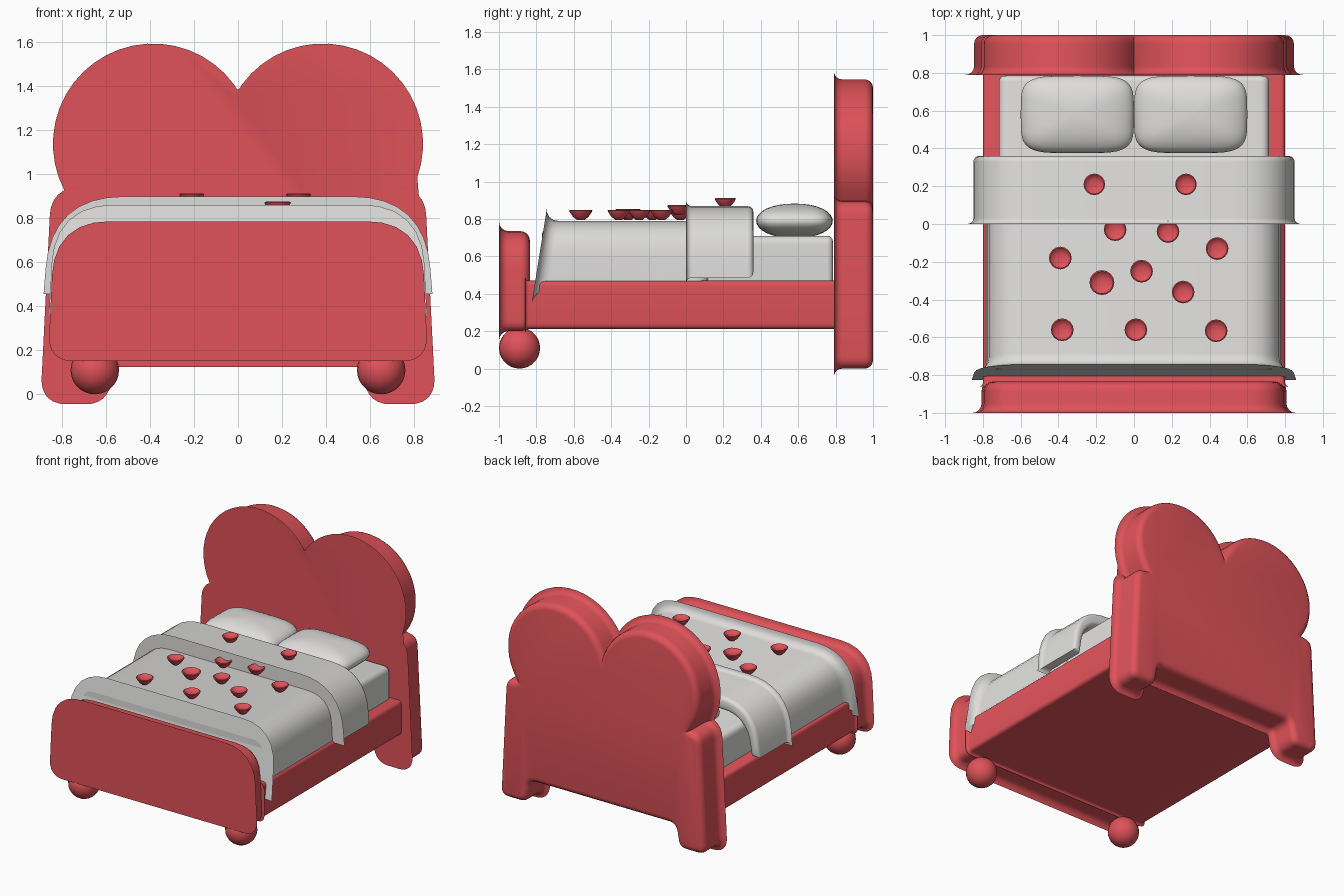
import bpy, bmesh, math
from mathutils import Vector

if "Cube" in bpy.data.objects:
    bpy.data.objects.remove(bpy.data.objects["Cube"], do_unlink=True)


def material(name, colour):
    mat = bpy.data.materials.new(name)
    mat.use_nodes = True
    mat.diffuse_color = colour
    mat.node_tree.nodes["Principled BSDF"].inputs["Base Color"].default_value = colour
    return mat


RED = material("rose red", (0.74, 0.085, 0.10, 1))
WHITE = material("linen white", (0.73, 0.725, 0.71, 1))


def finish(bm, name, mat):
    bmesh.ops.recalc_face_normals(bm, faces=bm.faces)
    mesh = bpy.data.meshes.new(name)
    bm.to_mesh(mesh)
    bm.free()
    mesh.materials.append(mat)
    obj = bpy.data.objects.new(name, mesh)
    bpy.context.collection.objects.link(obj)
    bpy.ops.object.select_all(action='DESELECT')
    obj.select_set(True)
    bpy.context.view_layer.objects.active = obj
    bpy.ops.object.shade_smooth_by_angle(angle=math.radians(40))
    return obj


def rounded(points, steps=6):
    """Right half of an outline from (x, z, corner cut) points."""
    out = []
    for i, (x, z, cut) in enumerate(points):
        p = Vector((x, z))
        if cut == 0:
            out.append(p)
            continue
        ends = []
        for j in (i - 1, i + 1):
            q = Vector(points[j][:2]) if 0 <= j < len(points) else Vector((0, z))
            ends.append(p + (q - p).normalized() * cut)
        for s in range(steps + 1):
            t = s / steps
            out.append(ends[0] * (1 - t) ** 2 + p * 2 * t * (1 - t) + ends[1] * t ** 2)
    return out


def prism(name, half, y0, y1, bevel, mat, lean=0):
    """Mirror a half outline in x, extrude it along y and round both rims."""
    outline = half + [Vector((-p.x, p.y)) for p in reversed(half) if p.x > 1e-4]
    bm = bmesh.new()
    rings = [[bm.verts.new((p.x, y, p.y)) for p in outline] for y in (y0, y1)]
    caps = [bm.faces.new(r) for r in rings]
    n = len(outline)
    for i in range(n):
        j = (i + 1) % n
        bm.faces.new((rings[0][i], rings[0][j], rings[1][j], rings[1][i]))
    bm.normal_update()
    rims = [e for f in caps for e in f.edges]
    bmesh.ops.bevel(bm, geom=rims, offset=bevel, segments=4, profile=0.5,
                    affect='EDGES', clamp_overlap=False)
    low = min(v.co.z for v in bm.verts)
    for v in bm.verts:
        if v.co.y < y0 + 0.2:
            v.co.y += lean * (v.co.z - low)
    return finish(bm, name, mat)


# Headboard: splayed legs with rounded shoulders and two round lobes
cx, cz, r = 0.385, 1.137, 0.41
start, end = math.radians(-36), math.acos(-cx / r)
arc = [Vector((cx + r * math.cos(a), cz + r * math.sin(a)))
       for a in (start + (end - start) * i / 24 for i in range(25))]
arc[-1].x = 0
legs = rounded([(0.60, 0.17, 0.05), (0.63, 0, 0.06), (0.85, 0, 0.07),
                (0.805, 0.895, 0.085), (0.70, 0.895, 0)])
prism("headboard", legs[:-1] + arc, 0.79, 1.0, 0.045, RED)

# Footboard with ball feet
prism("footboard", rounded([(0.81, 0.2, 0.06), (0.785, 0.735, 0.2)]),
      -1.0, -0.835, 0.05, RED)
for side, x in (("left", 0.65), ("right", -0.65)):
    bm = bmesh.new()
    bmesh.ops.create_uvsphere(bm, u_segments=24, v_segments=14, radius=0.11)
    bmesh.ops.translate(bm, verts=bm.verts, vec=(x, -0.89, 0.11))
    finish(bm, side + "_ball_foot", RED)

# Bed frame and mattress
prism("bed_frame", rounded([(0.8, 0.212, 0.03), (0.8, 0.47, 0.03)]),
      -0.86, 0.82, 0.02, RED)
prism("mattress", rounded([(0.715, 0.44, 0), (0.715, 0.71, 0.05)]),
      -0.77, 0.785, 0.03, WHITE)

# Duvet and the folded band across it
prism("duvet", rounded([(0.785, 0.42, 0), (0.765, 0.79, 0.2)]),
      -0.825, 0.12, 0.07, WHITE, lean=0.16)
prism("folded_blanket", rounded([(0.745, 0.77, 0.2), (0.785, 0.485, 0),
                                 (0.85, 0.485, 0), (0.82, 0.868, 0.3)], 8),
      0.0, 0.36, 0.03, WHITE)


# Pillows: rounded rectangles in plan with a soft lens section
def power(v, e):
    return math.copysign(abs(v) ** e, v)


for side, x in (("left", 0.3), ("right", -0.3)):
    bm = bmesh.new()
    bmesh.ops.create_uvsphere(bm, u_segments=40, v_segments=16, radius=1)
    for v in bm.verts:
        a = math.atan2(v.co.y, v.co.x)
        rad = math.hypot(v.co.x, v.co.y) ** 0.9
        v.co = (x + 0.3 * rad * power(math.cos(a), 0.45),
                0.58 + 0.205 * rad * power(math.sin(a), 0.45),
                0.79 + 0.092 * v.co.z)
    finish(bm, side + "_pillow", WHITE)

# Scattered petals: small dished cups
CUP = [(0.018, 0), (0.038, 0.016), (0.054, 0.038), (0.06, 0.05),
       (0.054, 0.054), (0.042, 0.043), (0.025, 0.036)]


def petal(name, x, y, z, size=1):
    bm = bmesh.new()
    n = 16
    rings = [[bm.verts.new((x + size * rad * math.cos(math.tau * i / n),
                            y + size * rad * math.sin(math.tau * i / n),
                            z + size * h)) for i in range(n)] for rad, h in CUP]
    for a, b in zip(rings, rings[1:]):
        for i in range(n):
            j = (i + 1) % n
            bm.faces.new((a[i], a[j], b[j], b[i]))
    bm.faces.new(rings[0])
    bm.faces.new(rings[-1])
    finish(bm, name, RED)


duvet_spots = [(-0.1, -0.03), (0.18, -0.04), (0.44, -0.13), (-0.39, -0.18),
               (0.04, -0.25), (-0.17, -0.31), (0.26, -0.36),
               (-0.38, -0.56), (0.01, -0.56), (0.435, -0.565)]
for k, (x, y) in enumerate(duvet_spots):
    petal(f"duvet_petal_{k + 1}", x, y, 0.82 if k == 1 else 0.795, 1.1 if k == 5 else 1)
for k, x in enumerate((-0.21, 0.275)):
    petal(f"blanket_petal_{k + 1}", x, 0.21, 0.86, 0.95)
